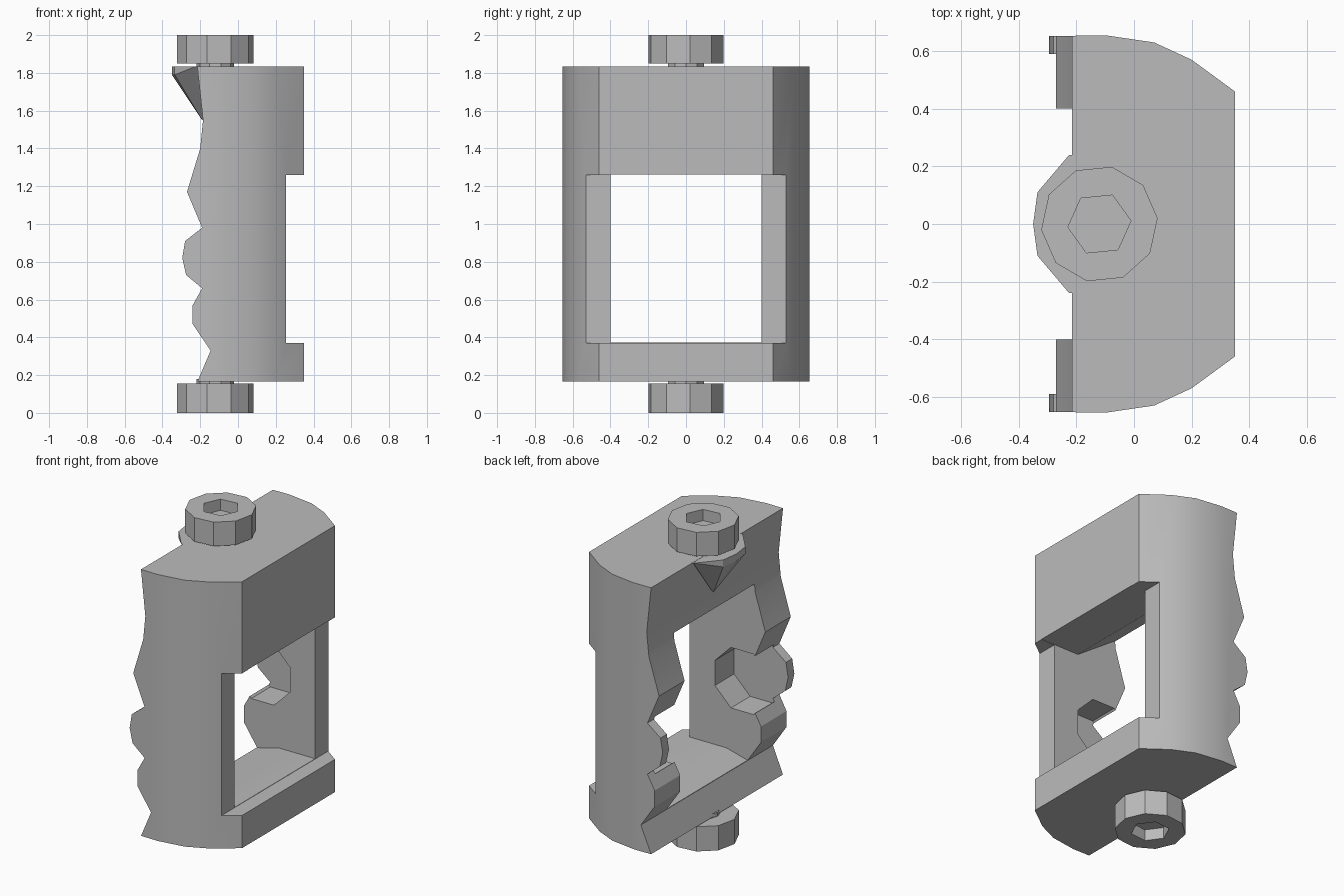
import bpy
import bmesh
import math
from mathutils import Vector

cube = bpy.data.objects.get("Cube")
if cube:
    bpy.data.objects.remove(cube, do_unlink=True)

grey = bpy.data.materials.new("plain_grey")
grey.use_nodes = True
GREY = (0.5, 0.5, 0.5, 1)
grey.diffuse_color = GREY
grey.node_tree.nodes["Principled BSDF"].inputs["Base Color"].default_value = GREY


def make_object(name, bm):
    bmesh.ops.recalc_face_normals(bm, faces=bm.faces)
    mesh = bpy.data.meshes.new(name)
    bm.to_mesh(mesh)
    bm.free()
    mesh.materials.append(grey)
    obj = bpy.data.objects.new(name, mesh)
    bpy.context.collection.objects.link(obj)
    return obj


def prism(name, points, axis, low, high):
    """Extrude a flat profile along y (x, z points) or z (x, y points)."""
    bm = bmesh.new()
    place = (lambda a, b: (a, low, b)) if axis == "y" else (lambda a, b: (a, b, low))
    face = bm.faces.new([bm.verts.new(place(a, b)) for a, b in points])
    moved = bmesh.ops.extrude_face_region(bm, geom=[face])["geom"]
    step = Vector((0, high - low, 0)) if axis == "y" else Vector((0, 0, high - low))
    bmesh.ops.translate(bm, vec=step, verts=[g for g in moved if isinstance(g, bmesh.types.BMVert)])
    return make_object(name, bm)


def ring(cx, cy, radius, sides, turn=0.0):
    return [(cx + radius * math.cos(turn + math.tau * i / sides),
             cy + radius * math.sin(turn + math.tau * i / sides)) for i in range(sides)]


def combine(target, tool, operation):
    mod = target.modifiers.new(operation.lower(), "BOOLEAN")
    mod.operation = operation
    mod.solver = "EXACT"
    mod.object = tool
    bpy.context.view_layer.objects.active = target
    bpy.ops.object.modifier_apply(modifier=mod.name)
    bpy.data.objects.remove(tool, do_unlink=True)


def smooth(obj):
    bpy.ops.object.select_all(action="DESELECT")
    obj.select_set(True)
    bpy.context.view_layer.objects.active = obj
    bpy.ops.object.shade_smooth_by_angle(angle=math.radians(25))


# Frame: rounded plan, trimmed to the wavy side profile
half = [(0.35, 0.46), (0.2, 0.57), (0.07, 0.63), (-0.1, 0.655), (-0.4, 0.65)]
plan = half + [(x, -y) for x, y in reversed(half)]
frame = prism("frame", plan, "z", 0.165, 1.835)
side_profile = [
    (0.5, 0.1), (0.5, 0.37), (0.255, 0.37), (0.255, 1.26), (0.5, 1.26), (0.5, 1.9),
    (-0.22, 1.9), (-0.215, 1.83), (-0.185, 1.55), (-0.2, 1.4), (-0.27, 1.17),
    (-0.19, 0.98), (-0.28, 0.91), (-0.295, 0.82), (-0.275, 0.73), (-0.19, 0.66),
    (-0.24, 0.57), (-0.24, 0.47), (-0.145, 0.33), (-0.215, 0.165), (-0.22, 0.1)]
combine(frame, prism("side_trim", side_profile, "y", -0.8, 0.8), "INTERSECT")

# Window with a sloped ceiling at the rear
window = [(0.6, 0.372), (0.6, 1.262), (0.08, 1.262), (-0.19, 1.45), (-0.5, 1.45),
          (-0.5, 0.335), (-0.14, 0.335), (0.0, 0.372)]
combine(frame, prism("window_cutter", window, "y", -0.4, 0.4), "DIFFERENCE")

# Round cups on the inner cheeks
cup = ring(-0.11, 0.82, 0.205, 8, math.pi / 8)
combine(frame, prism("cup_cutter", cup, "y", -0.59, 0.59), "DIFFERENCE")
smooth(frame)

# Tapered lug under the upper bolt
bm = bmesh.new()
lug = [(-0.15, -0.24), (-0.225, -0.24), (-0.335, -0.11), (-0.35, 0),
       (-0.335, 0.11), (-0.225, 0.24), (-0.15, 0.24)]
for x, y in lug:
    bm.verts.new((x, y, 1.834))
for x, y in lug[2:5]:
    bm.verts.new((x, y, 1.79))
bm.verts.new((-0.19, 0, 1.55))
bm.verts.new((-0.13, 0, 1.6))
bmesh.ops.convex_hull(bm, input=bm.verts)
make_object("bolt_lug", bm)

# Bolt heads with sockets, and their short shanks
BOLT_X = -0.12
for name, low, high, socket_low, socket_high in (
        ("upper", 1.85, 2.0, 1.93, 2.1), ("lower", 0.0, 0.155, -0.1, 0.07)):
    head = prism(name + "_bolt_head", ring(BOLT_X, 0, 0.203, 10, 0.1), "z", low, high)
    socket = prism("socket_cutter", ring(BOLT_X, 0, 0.11, 6, 0.1), "z", socket_low, socket_high)
    combine(head, socket, "DIFFERENCE")
    middle = 1.84 if name == "upper" else 0.16
    prism(name + "_bolt_shank", ring(BOLT_X, 0, 0.1, 10), "z", middle - 0.02, middle + 0.02)
